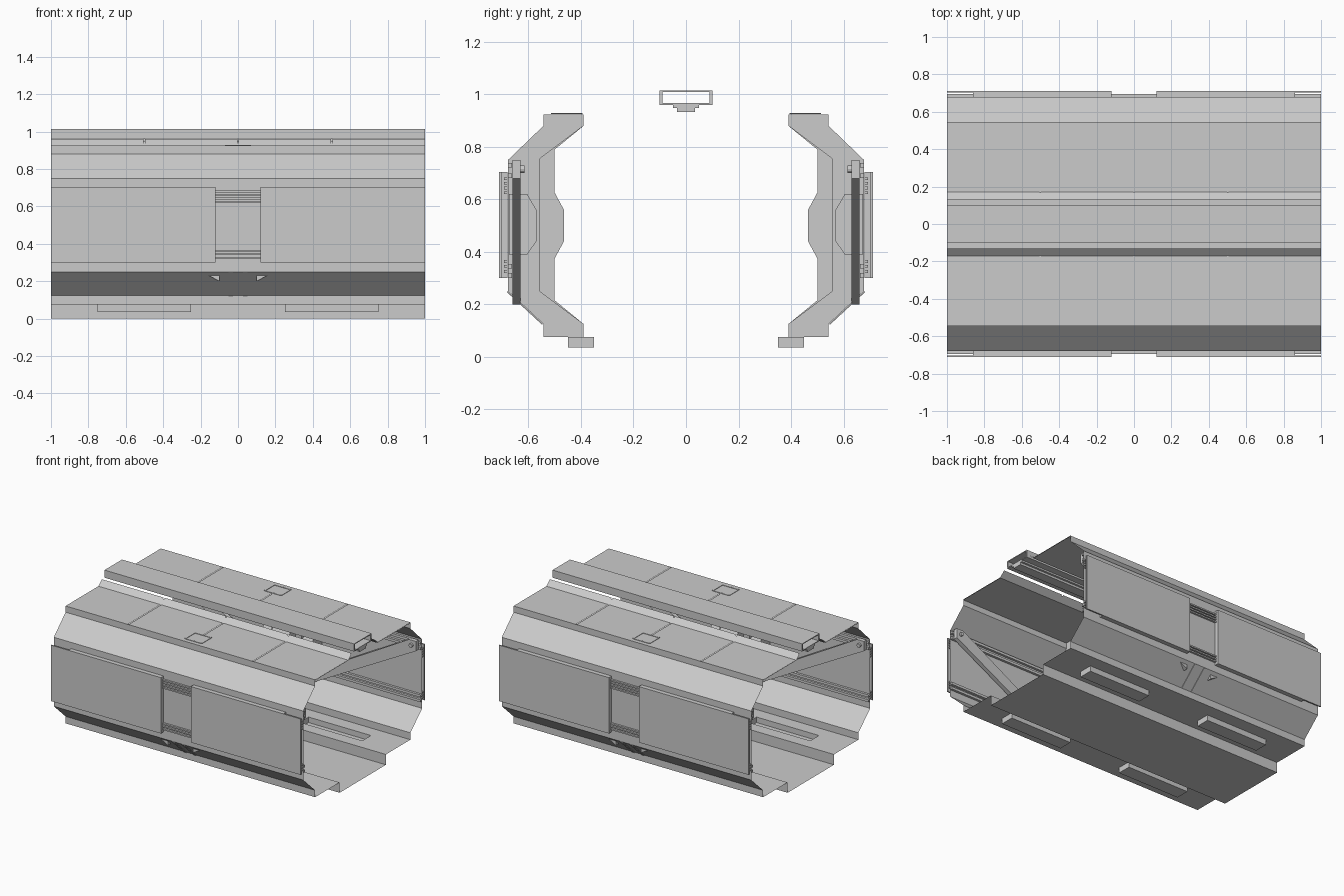
import bpy, bmesh, math
from mathutils import Vector

if "Cube" in bpy.data.objects:
    bpy.data.objects.remove(bpy.data.objects["Cube"])


def make(name, verts, faces):
    me = bpy.data.meshes.new(name)
    me.from_pydata(verts, [], faces)
    bm = bmesh.new()
    bm.from_mesh(me)
    bmesh.ops.recalc_face_normals(bm, faces=bm.faces)
    bm.to_mesh(me)
    bm.free()
    ob = bpy.data.objects.new(name, me)
    bpy.context.collection.objects.link(ob)
    return ob


def sheet(name, profile, x0, x1):
    """Open sheet: a y/z profile swept along x."""
    n = len(profile)
    v = [(x, y, z) for x in (x0, x1) for y, z in profile]
    return make(name, v, [(i, i + 1, n + i + 1, n + i) for i in range(n - 1)])


def prism(name, profile, x0, x1):
    """Closed solid: a y/z outline extruded along x."""
    n = len(profile)
    v = [(x, y, z) for x in (x0, x1) for y, z in profile]
    f = [(i, (i + 1) % n, n + (i + 1) % n, n + i) for i in range(n)]
    return make(name, v, f + [tuple(range(n)), tuple(range(n, 2 * n))])


def box(name, x0, x1, y0, y1, z0, z1):
    return prism(name, [(y0, z0), (y1, z0), (y1, z1), (y0, z1)], x0, x1)


def flip(profile, s):
    return [(s * y, z) for y, z in profile]


# sunken walkway floor
sheet("walkway", [(-.265, .075), (-.265, 0), (.265, 0), (.265, .075)], -1, 1)

# hollow ceiling duct with a light strip below
o = [(-.10, .96), (.10, .96), (.10, 1.015), (-.10, 1.015), (-.10, .96)]
i = [(-.09, .966), (.09, .966), (.09, 1.009), (-.09, 1.009), (-.09, .966)]
sheet("duct_outer", o, -1, 1)
sheet("duct_inner", i, -1, 1)
for k in range(4):
    for x in (-1, 1):
        pts = [o[k], o[k + 1], i[k + 1], i[k]]
        make("duct_rim", [(x, *p) for p in pts], [(0, 1, 2, 3)])
box("light_mount", -1, 1, -.05, .05, .948, .96)
box("light_strip", -1, 1, -.035, .035, .932, .948)

for s, side in ((-1, "front"), (1, "back")):
    # outer wall skin, folded
    sheet(side + "_wall_skin", flip([(.545, .075), (.545, .125), (.68, .25), (.68, .75),
                                     (.545, .88), (.545, .925)], s), -1, 1)

    # roof panels with narrow seams and a backing sheet
    for k in range(4):
        x0, x1 = -1 + .5 * k, -.5 + .5 * k
        sheet(side + "_roof_panel", flip([(.545, .925), (.17, .925), (.13, .96)], s),
              x0 + (.004 if k else 0), x1 - (.004 if k < 3 else 0))
    sheet(side + "_roof_backing", flip([(.545, .92), (.168, .92), (.132, .951)], s), -1, 1)

    # roof hatch frame
    for x in (-.065, .065):
        box(side + "_hatch_edge", x - .005, x + .005, *sorted((s * .40, s * .51)), .925, .928)
    for y in (.40, .51):
        box(side + "_hatch_edge", -.065, .065, *sorted((s * (y - .005), s * (y + .005))), .925, .928)

    # side ledge with two sunken trays
    for a, b in ((.265, .35), (.45, .545)):
        sheet(side + "_ledge", flip([(a, .075), (b, .075)], s), -1, 1)
    for a, b in ((-1, -.75), (-.25, .25), (.75, 1)):
        sheet(side + "_ledge", flip([(.35, .075), (.45, .075)], s), a, b)
    for a in (-.75, .25):
        sheet(side + "_tray", flip([(.35, .075), (.35, .035), (.45, .035), (.45, .075)], s), a, a + .5)
        for x in (a, a + .5):
            make(side + "_tray_end", [(x, s * .35, .035), (x, s * .45, .035),
                                      (x, s * .45, .075), (x, s * .35, .075)], [(0, 1, 2, 3)])

    # central frame: wide backing rib and narrow inner rib with a raised hub
    outer = [(.39, .075), (.543, .075), (.543, .125), (.678, .25), (.678, .75),
             (.543, .88), (.543, .923), (.39, .923), (.39, .88)]
    prism(side + "_rib_backing", flip(outer + [(.557, .755), (.557, .25), (.39, .125)], s), -.12, .12)
    prism(side + "_rib", flip(outer + [(.50, .79), (.50, .625), (.465, .56), (.465, .44),
                                       (.50, .375), (.50, .215), (.39, .125)], s), -.07, .07)
    prism(side + "_hub", flip([(.675, .39), (.605, .39), (.57, .44), (.57, .56),
                               (.605, .62), (.675, .62)], s), -.2, .2)

    # reinforcing strips on the lower slope
    for x in (-.04, .04):
        prism(side + "_slope_strip", flip([(.545, .125), (.68, .25), (.683, .247), (.548, .122)], s),
              x - .012, x + .012)

    # long rails outside and inside the wall
    for z in (.625, .643, .661, .679, .325, .345, .363):
        box(side + "_outer_rail", -1, 1, *sorted((s * .68, s * .694)), z - .005, z + .005)
    for z in (.31, .345, .69, .73):
        box(side + "_inner_rail", -1, 1, *sorted((s * .662, s * .679)), z - .009, z + .009)

    for m in (-1, 1):
        # outer armour panel: plate, flanges, closing plates
        x0, x1 = sorted((m * .12, m))
        box(side + "_armour_plate", x0, x1, *sorted((s * .703, s * .712)), .30, .705)
        f0, f1 = sorted((m * .12, m * .86))
        for a, b in ((.30, .312), (.693, .705)):
            box(side + "_armour_flange", f0, f1, *sorted((s * .68, s * .705)), a, b)
        for x in (.125, .855):
            box(side + "_armour_closer", m * x - .004, m * x + .004,
                *sorted((s * .68, s * .705)), .31, .695)

        # diagonal brace with an end bolt
        pts = [(.1, .20), (.1, .28), (.93, .75), (.985, .75), (.985, .68)]
        n = len(pts)
        v = [(m * x, s * y, z) for y in (.63, .66) for x, z in pts]
        make(side + "_brace", v, [tuple(range(n)), tuple(range(n, 2 * n))] +
             [(k, (k + 1) % n, n + (k + 1) % n, n + k) for k in range(n)])
        bpy.ops.mesh.primitive_cylinder_add(vertices=12, radius=.014, depth=.02,
                                            location=(m * .95, s * .625, .715),
                                            rotation=(math.pi / 2, 0, 0))
        bpy.context.object.name = side + "_brace_bolt"
